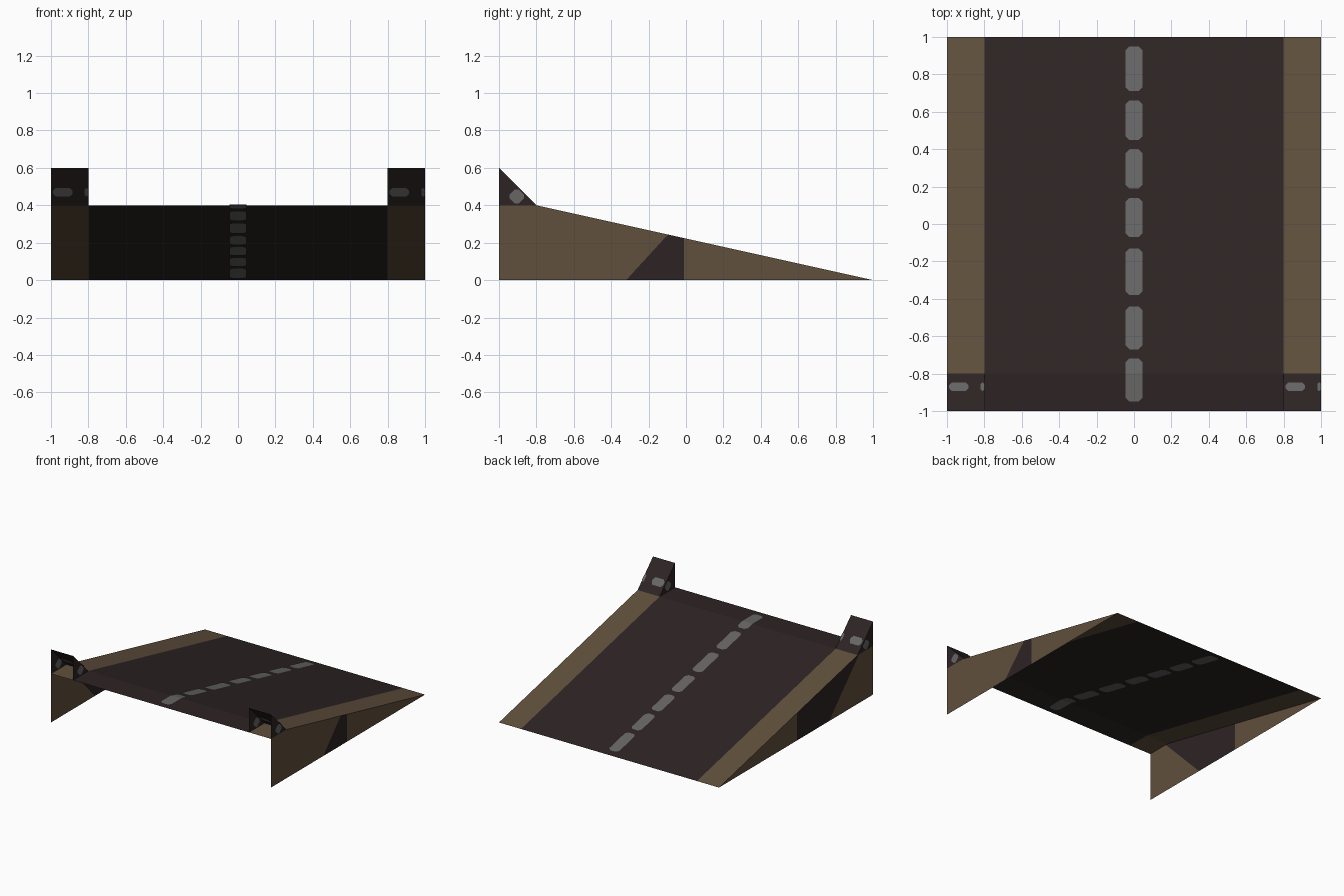
import bpy, bmesh
from mathutils import Vector

if "Cube" in bpy.data.objects:
    bpy.data.objects.remove(bpy.data.objects["Cube"])


def mat(name, rgb):
    m = bpy.data.materials.new(name)
    m.diffuse_color = (*rgb, 1)
    m.use_nodes = True
    m.node_tree.nodes["Principled BSDF"].inputs["Base Color"].default_value = m.diffuse_color
    return m


MATS = [mat("dark asphalt", (0.027, 0.0176, 0.0176)),
        mat("brown shoulder", (0.118, 0.080, 0.046)),
        mat("grey paint", (0.135, 0.133, 0.131))]
ASPHALT, BROWN, PAINT = range(3)


def finish(bm, name):
    me = bpy.data.meshes.new(name)
    bm.to_mesh(me)
    bm.free()
    for m in MATS:
        me.materials.append(m)
    ob = bpy.data.objects.new(name, me)
    bpy.context.collection.objects.link(ob)
    return ob


def face(bm, pts, m):
    f = bm.faces.new([bm.verts.new(p) for p in pts])
    f.material_index = m
    return f


def height(y):
    """Driving surface: flat landing, then a straight slope to the ground."""
    return 0.4 if y <= -0.8 else 0.4 * (1 - y) / 1.8


def dash(name, place, u0, u1, v0, v1, r, bend=None):
    """Paint mark with clipped corners, on both sides of a sheet.
    place(u, v, offset) maps flat coordinates onto the sheet."""
    rows = [(v0, r), (v0 + r, 0), (v1 - r, 0), (v1, r)]
    if bend is not None:
        rows = sorted(rows + [(bend, 0)])
    bm = bmesh.new()
    for off in (0.003, -0.003):
        for (a, ra), (b, rb) in zip(rows, rows[1:]):
            pts = [place(u0 + ra, a, off), place(u1 - ra, a, off),
                   place(u1 - rb, b, off), place(u0 + rb, b, off)]
            face(bm, pts if off > 0 else pts[::-1], PAINT)
    finish(bm, name)


# road sheet: asphalt centre, brown shoulders
bm = bmesh.new()
xs, ys = (-1, -0.8, 0.8, 1), (-1, -0.8, 1)
for i in range(3):
    for j in range(2):
        x0, x1, y0, y1 = xs[i], xs[i + 1], ys[j], ys[j + 1]
        face(bm, [(x0, y0, height(y0)), (x1, y0, height(y0)),
                  (x1, y1, height(y1)), (x0, y1, height(y1))],
             ASPHALT if i == 1 else BROWN)
bmesh.ops.remove_doubles(bm, verts=bm.verts, dist=1e-4)
finish(bm, "road_ramp")

# centre line dashes
for y0, y1 in ((-0.95, -0.72), (-0.67, -0.44), (-0.38, -0.13), (-0.07, 0.14),
               (0.19, 0.40), (0.45, 0.66), (0.71, 0.95)):
    dash("centre_dash", lambda u, v, o: (u, v, height(v) + o),
         -0.045, 0.045, y0, y1, 0.02, -0.8 if y0 < -0.8 < y1 else None)

# side walls, with an asphalt patch bounded by a vertical and a slanted line
for side, (ya, yb, zb), name in ((1, (-0.32, -0.1, 0.24), "right_wall"),
                                 (-1, (-0.43, -0.82, 0.4), "left_wall")):
    bm = bmesh.new()
    pts = [(side, -1, 0), (side, 1, 0), (side, -0.8, 0.4), (side, -1, 0.4)]
    face(bm, pts if side > 0 else pts[::-1], BROWN)
    slant = Vector((0, zb, ya - yb))          # normal of the slanted cut
    base = Vector((side, ya, 0))
    for co, no in ((base, slant), (Vector((side, -0.01, 0)), Vector((0, 1, 0)))):
        bmesh.ops.bisect_plane(bm, geom=bm.verts[:] + bm.edges[:] + bm.faces[:],
                               plane_co=co, plane_no=no)
    for f in bm.faces:
        c = f.calc_center_median()
        if c.y < -0.01 and (c - base).dot(slant) > 0:
            f.material_index = ASPHALT
    finish(bm, name)

# corner wedges, open at the front and closed below by the road sheet
for x0, name in ((-1, "left"), (0.8, "right")):
    x1 = x0 + 0.2
    bm = bmesh.new()
    face(bm, [(x0, -1, 0.6), (x0, -0.8, 0.4), (x1, -0.8, 0.4), (x1, -1, 0.6)][::-1], ASPHALT)
    for x in (x0, x1):
        tri = [(x, -1, 0.4), (x, -0.8, 0.4), (x, -1, 0.6)]
        face(bm, tri if x == x1 else tri[::-1], ASPHALT)
    bmesh.ops.remove_doubles(bm, verts=bm.verts, dist=1e-4)
    finish(bm, name + "_wedge")
    # paint marks on the slope and on both triangular cheeks
    for a, b, r in ((0.01, 0.115, 0.015), (0.18, 0.2, 0.008)):
        dash(name + "_slope_dash", lambda u, v, o: (u, v + o, -0.4 - v + o),
             x0 + a, x0 + b, -0.895, -0.85, r)
    for x in (x0, x1):
        dash(name + "_cheek_dash", lambda u, v, o: (x + o, u, v),
             -0.945, -0.865, 0.41, 0.485, 0.03)
